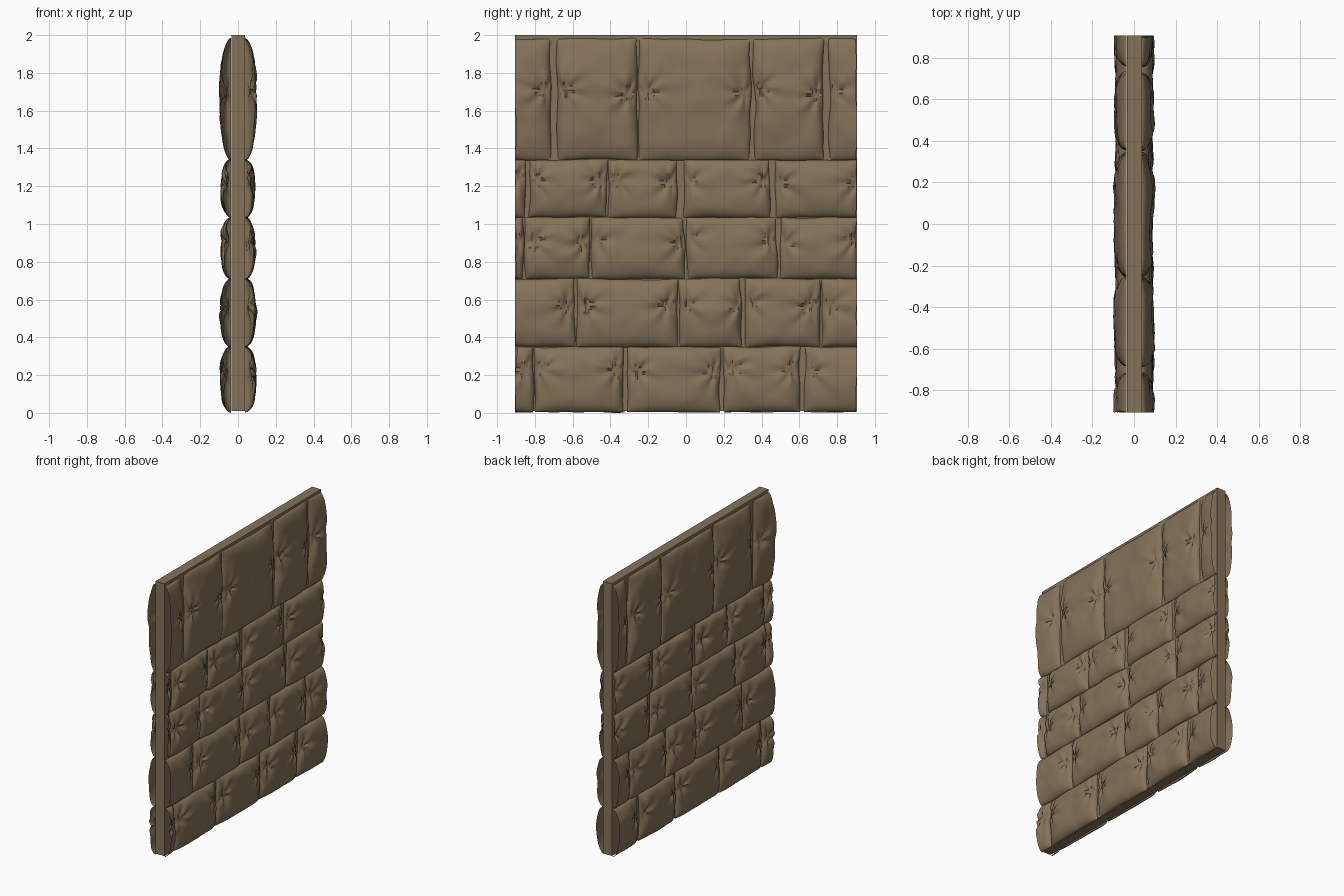
import bpy, bmesh, math, random
from mathutils import Vector, noise

random.seed(4)
cube = bpy.data.objects.get("Cube")
if cube:
    bpy.data.objects.remove(cube, do_unlink=True)

HALF = 0.905      # half length of the wall
CORE = 0.036      # half thickness of the core slab
OFFSET = 0.002    # sideways shift of the core slab

stone_mat = bpy.data.materials.new("brown_stone")
stone_mat.use_nodes = True
colour = (0.235, 0.17, 0.10, 1)
stone_mat.diffuse_color = colour
stone_mat.node_tree.nodes["Principled BSDF"].inputs["Base Color"].default_value = colour


def add_object(name, bm):
    mesh = bpy.data.meshes.new(name)
    bm.to_mesh(mesh)
    bm.free()
    mesh.materials.append(stone_mat)
    obj = bpy.data.objects.new(name, mesh)
    bpy.context.collection.objects.link(obj)
    return obj


def smooth(obj):
    bpy.ops.object.select_all(action='DESELECT')
    obj.select_set(True)
    bpy.context.view_layer.objects.active = obj
    bpy.ops.object.shade_smooth_by_angle(angle=math.radians(50))


def spread(a, b, n):
    """Positions in -1..1, packed closer towards rounded edges."""
    a, b = math.asin(max(a, -1)), math.asin(min(b, 1))
    return [math.sin(a + (b - a) * i / n) for i in range(n + 1)]


def add_stone(bm, side, y0, y1, z0, z1, pinch_z, bulge):
    """One cushion-like stone face with puckered dimples at both ends."""
    cy, hy = (y0 + y1) / 2, (y1 - y0) / 2
    cz, hz = (z0 + z1) / 2, (z1 - z0) / 2
    shift = Vector([random.uniform(-50, 50) for _ in range(3)])
    pinches = [(y + s * random.uniform(0.02, 0.05), pinch_z + random.uniform(-0.015, 0.015),
                random.uniform(0, 6), random.choice((5, 6, 7)))
               for y, s in ((y0, 1), (y1, -1))]
    lo, hi = max(y0, -HALF), min(y1, HALF)
    cols = spread((lo - cy) / hy, (hi - cy) / hy, max(10, int((hi - lo) / 0.01)))
    rows = spread(-1, 1, int(hz / 0.0055))
    grid = []
    for v in rows:
        line = []
        for u in cols:
            y, z = cy + u * hy, cz + v * hz
            # Cushion profile with a lumpy surface
            f = max(0, 1 - abs(u) ** 5) ** 0.5 * max(0, 1 - abs(v) ** 3) ** 0.5
            p = Vector((0, y, z)) + shift
            h = bulge + 0.012 * noise.noise(p * 5) + 0.004 * noise.noise(p * 14)
            # Radial folds running out of each dimple
            for py, pz, phase, folds in pinches:
                r = math.hypot(y - py, z - pz)
                t = math.atan2(z - pz, y - py)
                h -= 0.022 * math.exp(-(r / 0.05) ** 2)
                ridge = math.cos(folds * t + phase + 5 * r)
                h += 0.02 * ridge * math.exp(-r / 0.07) * min(1, r / 0.035)
            # Uneven outline
            y += 0.014 * noise.noise(Vector((u * 2, z * 6, 0)) + shift)
            z += 0.008 * noise.noise(Vector((y * 6, v, 3)) + shift)
            y = min(max(y, -HALF), HALF)
            x = side * (CORE + max(h, 0.012) * f)
            line.append(bm.verts.new((x, y, max(z, 0))))
        grid.append(line)
    for a, b in zip(grid, grid[1:]):
        for i in range(len(cols) - 1):
            quad = (a[i], a[i + 1], b[i + 1], b[i])
            bm.faces.new(quad if side > 0 else quad[::-1])


# Core slab
bm = bmesh.new()
bmesh.ops.create_cube(bm, size=1)
for v in bm.verts:
    v.co = (v.co.x * 2 * CORE + OFFSET, v.co.y * 2 * HALF, v.co.z * 1.99 + 1.005)
add_object("wall_core", bm)

# Courses: bottom, top, dimple height, bulge, stone joints as (end, next start)
courses = [
    ("bottom", 0.005, 0.35, 0.22, 0.053,
     [(-0.81, -0.80), (-0.33, -0.31), (0.18, 0.20), (0.60, 0.63)]),
    ("lower", 0.35, 0.71, 0.57, 0.052,
     [(-0.59, -0.58), (-0.05, -0.04), (0.29, 0.31), (0.71, 0.72)]),
    ("middle", 0.71, 1.035, 0.91, 0.05,
     [(-0.86, -0.85), (-0.51, -0.50), (-0.01, 0.0), (0.48, 0.50)]),
    ("upper", 1.035, 1.34, 1.23, 0.05,
     [(-0.85, -0.83), (-0.42, -0.41), (-0.05, -0.01), (0.44, 0.47)]),
    ("top", 1.34, 1.98, 1.70, 0.054,
     [(-0.72, -0.68), (-0.26, -0.25), (0.34, 0.36), (0.73, 0.76)]),
]

for name, z0, z1, pinch, bulge, joints in courses:
    starts = [-1.2] + [j[1] for j in joints]
    ends = [j[0] for j in joints]
    ends.append(0.93 if starts[-1] < 0.55 else 1.2)
    for side, label in ((1, "left"), (-1, "right")):
        bm = bmesh.new()
        for y0, y1 in zip(starts, ends):
            add_stone(bm, side, y0, y1, z0, z1, pinch, bulge)
        smooth(add_object(f"{name}_stones_{label}", bm))
